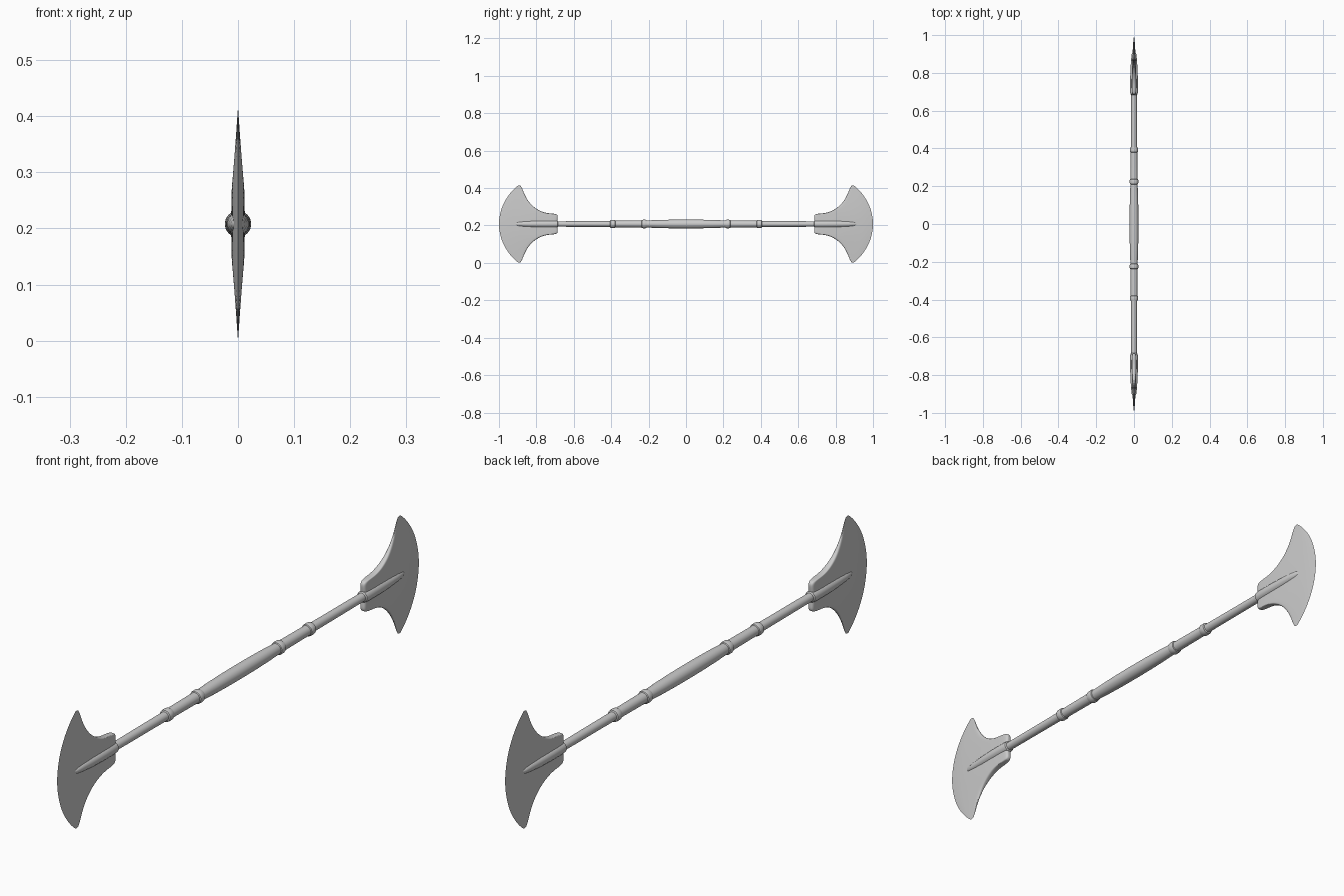
import bpy, bmesh, math
from mathutils import Matrix

if "Cube" in bpy.data.objects:
    bpy.data.objects.remove(bpy.data.objects["Cube"])

ZC = 0.208      # height of the shaft axis
HALF = 0.207    # half height of a blade


def finish(bm, name, angle=35):
    bmesh.ops.recalc_face_normals(bm, faces=bm.faces[:])
    me = bpy.data.meshes.new(name)
    bm.to_mesh(me)
    bm.free()
    ob = bpy.data.objects.new(name, me)
    bpy.context.collection.objects.link(ob)
    bpy.ops.object.select_all(action='DESELECT')
    ob.select_set(True)
    bpy.context.view_layer.objects.active = ob
    bpy.ops.object.shade_smooth_by_angle(angle=math.radians(angle))
    return ob


def lathe(name, profile, flip=1, sides=32):
    """Revolve (y, radius) points about the shaft axis."""
    bm = bmesh.new()
    rings = []
    for y, r in profile:
        rings.append([bm.verts.new((r * math.cos(2 * math.pi * i / sides), y * flip,
                                    ZC + r * math.sin(2 * math.pi * i / sides)))
                      for i in range(sides)])
    for a, b in zip(rings, rings[1:]):
        for i in range(sides):
            j = (i + 1) % sides
            bm.faces.new((a[i], a[j], b[j], b[i]))
    bm.faces.new(rings[0])
    bm.faces.new(rings[-1])
    return finish(bm, name)


# inner edge (y, z) and the matching z on the curved cutting edge
ROWS = [(.688, 0, 0), (.688, .018, .01), (.685, .038, .02), (.688, .055, .03),
        (.73, .056, .055), (.765, .063, .085), (.80, .08, .115), (.83, .104, .145),
        (.855, .14, .175), (.868, .17, .192), (.876, .192, .202), (.885, .205, .206)]


def edge_y(z):
    return 0.742 + math.sqrt(0.258 ** 2 - z * z)


def blade(name, flip):
    bm = bmesh.new()
    rows = [(y, -z, -o) for y, z, o in ROWS[:0:-1]] + ROWS
    sheets = {1: [], -1: []}
    for y0, z0, z1 in rows:
        y1 = edge_y(z1)
        length = math.hypot(y1 - y0, z1 - z0)
        a, b = min(.005 / length, .12), min(.016 / length, .25)
        us = [0, 0, a, b] + [b + (1 - b) * k for k in (.25, .5, .7, .87, 1)]
        for side in (1, -1):
            line = []
            for k, u in enumerate(us):
                y, z = y0 + (y1 - y0) * u, z0 + (z1 - z0) * u
                thick = .0122 * math.sqrt(max(0, 1 - (z / HALF) ** 2))
                thick *= min(1, ((1 - u) * length / .2)) ** .6
                thick *= (0, .5, .85)[k] if k < 3 else 1
                line.append(bm.verts.new((side * thick, y, z)))
            sheets[side].append(line)
    rim = [line[-1].co.copy() for line in sheets[1]]
    # both cheeks, then the two short tip walls
    for side in (1, -1):
        for p, q in zip(sheets[side], sheets[side][1:]):
            for k in range(len(p) - 1):
                bm.faces.new((p[k], p[k + 1], q[k + 1], q[k]))
    for end in (0, -1):
        p, q = sheets[1][end], sheets[-1][end]
        for k in range(len(p) - 1):
            bm.faces.new((p[k], p[k + 1], q[k + 1], q[k]))
    bmesh.ops.remove_doubles(bm, verts=bm.verts[:], dist=1e-5)
    # keep the cutting edge crisp under subdivision
    crease = bm.edges.layers.float.new("crease_edge")
    for e in bm.edges:
        if all(any((v.co - c).length < 1e-4 for c in rim) for v in e.verts):
            e[crease] = 1
    move = Matrix.Translation((0, 0, ZC))
    if flip < 0:
        move = move @ Matrix.Rotation(math.pi, 4, 'Z')
    bmesh.ops.transform(bm, matrix=move, verts=bm.verts[:])
    ob = finish(bm, name, 60)
    sub = ob.modifiers.new("Smooth", 'SUBSURF')
    sub.levels = sub.render_levels = 2
    return ob


# shaft with swelling grip and raised collars
half = [(0, .0235), (.08, .023), (.15, .0215), (.21, .019),
        (.212, .0215), (.218, .023), (.230, .023), (.236, .0215), (.238, .0185),
        (.378, .0175), (.380, .020), (.386, .0215), (.398, .0215), (.404, .020),
        (.406, .0155), (.70, .0145)]
lathe("shaft", [(-y, r) for y, r in half[:0:-1]] + half)

# blades and the sockets that run into them as ribs
for label, s in (("front", -1), ("back", 1)):
    blade(label + "_blade", s)
    lathe(label + "_socket", [(.684, .015), (.687, .019), (.70, .0205), (.76, .0205),
                              (.82, .019), (.87, .0155), (.90, .012), (.912, .007),
                              (.915, .002)], s)
